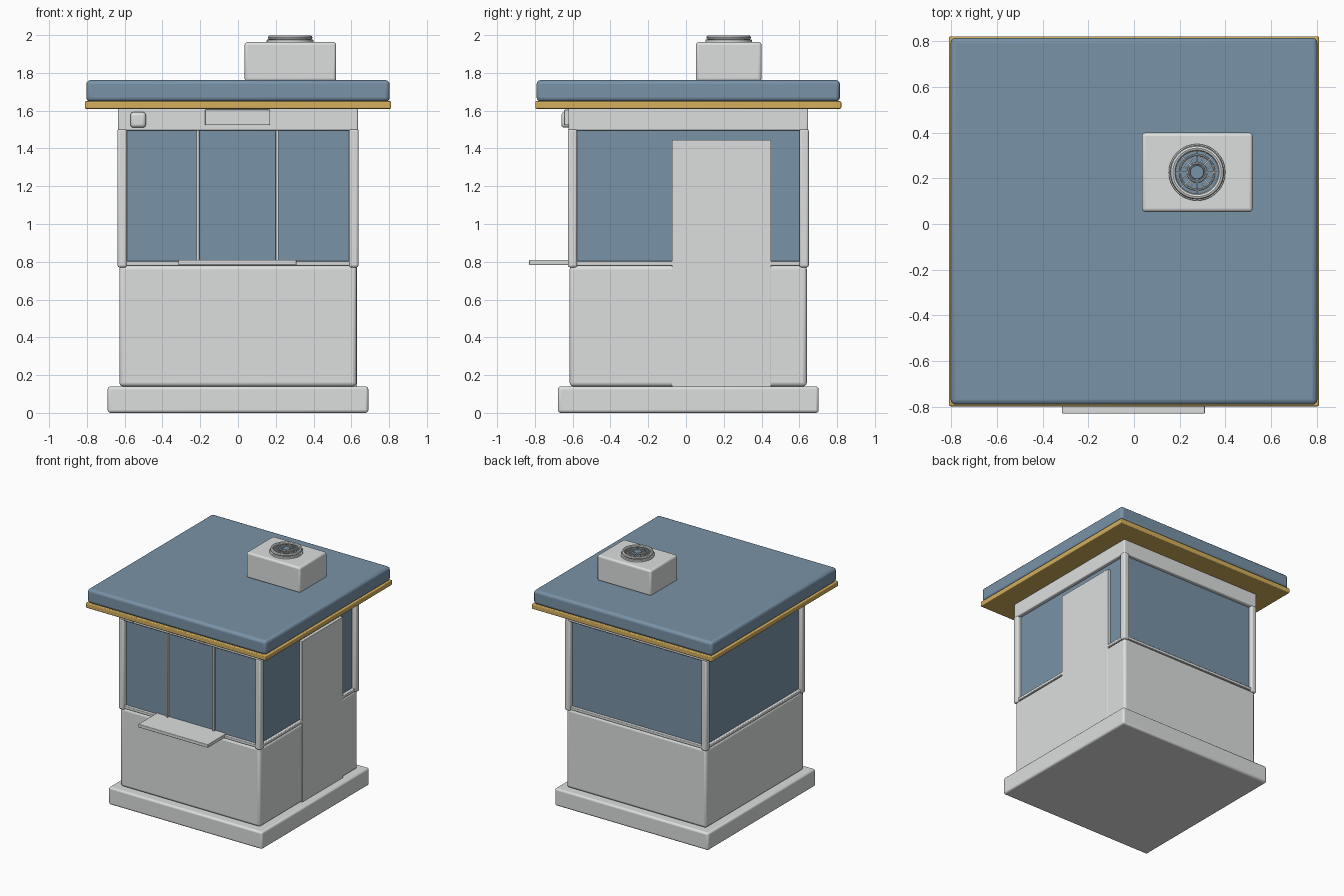
import bpy
from math import pi, cos, sin, radians

cube = bpy.data.objects.get("Cube")
if cube:
    bpy.data.objects.remove(cube, do_unlink=True)


def material(name, rgb):
    m = bpy.data.materials.new(name)
    m.use_nodes = True
    m.diffuse_color = (*rgb, 1)
    m.node_tree.nodes["Principled BSDF"].inputs["Base Color"].default_value = (*rgb, 1)
    return m


WHITE = material("light grey paint", (0.72, 0.74, 0.73))
BLUE = material("slate blue", (0.19, 0.29, 0.39))
GOLD = material("golden trim", (0.66, 0.43, 0.11))
CY = 0.012  # depth centre of the booth


def finish(ob, name, mat, bevel=0.0, segments=3):
    ob.name = name
    ob.data.materials.append(mat)
    if bevel:
        mod = ob.modifiers.new("soft edges", "BEVEL")
        mod.width, mod.segments = bevel, segments
        mod.limit_method = "ANGLE"
    bpy.ops.object.shade_smooth_by_angle(angle=radians(40))
    return ob


def box(name, x, y, z, mat, bevel=0.0):
    """Box given by its (min, max) range on each axis."""
    spans = (x, y, z)
    bpy.ops.mesh.primitive_cube_add(size=1, location=[(a + b) / 2 for a, b in spans])
    ob = bpy.context.object
    ob.scale = [b - a for a, b in spans]
    bpy.ops.object.transform_apply(location=False, rotation=False, scale=True)
    return finish(ob, name, mat, bevel)


def square(name, half, z, mat, bevel=0.0):
    """Square slab centred on the booth."""
    return box(name, (-half, half), (CY - half, CY + half), z, mat, bevel)


def cylinder(name, radius, z, mat, bevel=0.0):
    bpy.ops.mesh.primitive_cylinder_add(vertices=48, radius=radius, depth=z[1] - z[0],
                                        location=(FX, FY, sum(z) / 2))
    return finish(bpy.context.object, name, mat, bevel)


def ring(name, radius, thickness, z, mat):
    bpy.ops.mesh.primitive_torus_add(major_radius=radius, minor_radius=thickness,
                                     major_segments=48, minor_segments=8,
                                     location=(FX, FY, z))
    return finish(bpy.context.object, name, mat)


# Base, lower walls, glazing and upper band
square("base_slab", 0.69, (0, 0.14), WHITE, 0.015)
square("lower_walls", 0.628, (0.14, 0.78), WHITE, 0.02)
square("window_glass", 0.605, (0.76, 1.52), BLUE)
square("upper_band", 0.635, (1.495, 1.615), WHITE, 0.008)
square("window_sill", 0.63, (0.78, 0.803), WHITE, 0.005)

# Corner posts
for sx, side in ((-1, "right"), (1, "left")):
    for sy, end in ((-1, "front"), (1, "back")):
        px, py = sx * 0.613, CY + sy * 0.613
        box(f"{end}_{side}_post", (px - 0.025, px + 0.025), (py - 0.025, py + 0.025),
            (0.77, 1.505), WHITE, 0.012)

# Front window bars and counter
for x, side in ((-0.212, "right"), (0.207, "left")):
    box(f"window_bar_{side}", (x - 0.008, x + 0.008), (-0.612, -0.58), (0.8, 1.5), WHITE, 0.003)
box("counter_shelf", (-0.315, 0.31), (-0.83, -0.58), (0.783, 0.81), WHITE, 0.004)

# Side door
box("door", (0.56, 0.63), (-0.075, 0.45), (0.135, 1.445), WHITE, 0.002)

# Fittings on the front band
box("front_light_housing", (-0.175, 0.17), (-0.645, -0.61), (1.523, 1.605), WHITE, 0.004)
box("front_lamp", (-0.57, -0.487), (-0.66, -0.61), (1.51, 1.593), WHITE, 0.018)

# Roof
square("roof_trim", 0.81, (1.61, 1.65), GOLD, 0.006)
square("roof_slab", 0.803, (1.648, 1.762), BLUE, 0.022)

# Rooftop cooling unit with fan grille
FX, FY = 0.276, 0.226
box("cooling_unit", (0.035, 0.52), (0.053, 0.4), (1.755, 1.963), WHITE, 0.015)
cylinder("fan_collar", 0.124, (1.955, 1.976), WHITE, 0.004)
cylinder("fan_well", 0.1, (1.97, 1.981), BLUE)
ring("fan_rim", 0.106, 0.012, 1.987, WHITE)
ring("grille_ring_outer", 0.076, 0.004, 1.989, WHITE)
ring("grille_ring_inner", 0.04, 0.005, 1.989, WHITE)
cylinder("fan_hub", 0.03, (1.975, 1.993), BLUE, 0.004)
SPOKES = 16
for i in range(SPOKES):
    a = 2 * pi * i / SPOKES
    bpy.ops.mesh.primitive_cube_add(size=1, rotation=(0, 0, a),
                                    location=(FX + 0.07 * cos(a), FY + 0.07 * sin(a), 1.987))
    spoke = bpy.context.object
    spoke.scale = (0.066, 0.006, 0.006)
    finish(spoke, f"grille_spoke_{i + 1}", WHITE)
